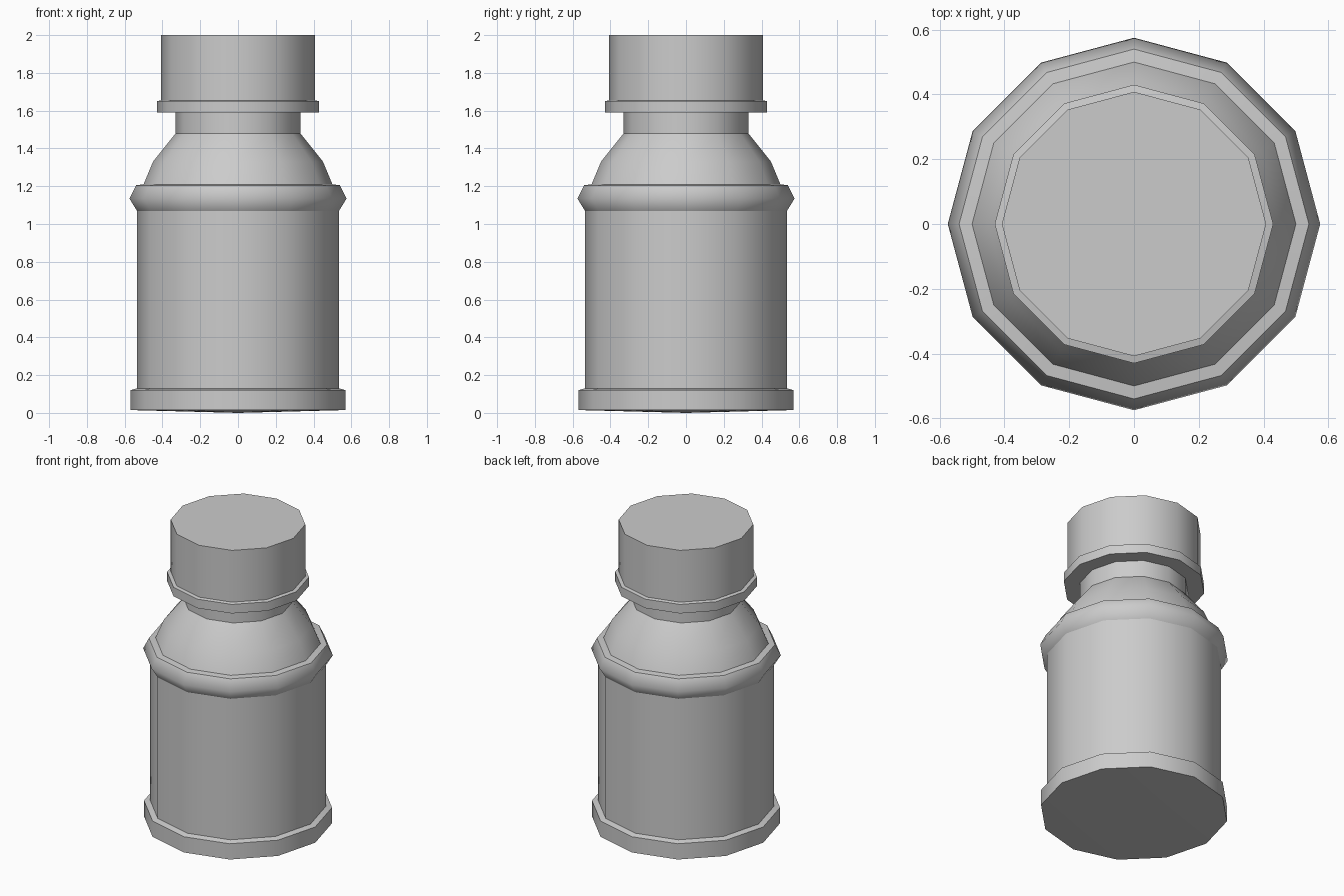
import bpy, bmesh
from math import cos, sin, pi, radians

SIDES = 12

cube = bpy.data.objects.get("Cube")
if cube:
    bpy.data.objects.remove(cube, do_unlink=True)

grey = bpy.data.materials.new("plain grey")
grey.use_nodes = True
colour = (0.6, 0.6, 0.6, 1.0)
grey.diffuse_color = colour
grey.node_tree.nodes["Principled BSDF"].inputs["Base Color"].default_value = colour


def lathe(name, profile, smooth_angle):
    """Turn (radius, height) points, listed upwards, into a faceted shell."""
    bm = bmesh.new()
    rings = []
    for r, z in profile:
        if r == 0:
            rings.append([bm.verts.new((0, 0, z))] * SIDES)
        else:
            rings.append([bm.verts.new((r * cos(2 * pi * i / SIDES),
                                        r * sin(2 * pi * i / SIDES), z))
                          for i in range(SIDES)])
    for low, high in zip(rings, rings[1:]):
        for i in range(SIDES):
            j = (i + 1) % SIDES
            corners = [low[i], low[j], high[j], high[i]]
            bm.faces.new(list(dict.fromkeys(corners)))
    mesh = bpy.data.meshes.new(name)
    bm.to_mesh(mesh)
    bm.free()
    mesh.materials.append(grey)
    obj = bpy.data.objects.new(name, mesh)
    bpy.context.collection.objects.link(obj)
    bpy.ops.object.select_all(action='DESELECT')
    obj.select_set(True)
    bpy.context.view_layer.objects.active = obj
    bpy.ops.object.shade_smooth_by_angle(angle=radians(smooth_angle))
    return obj


# Foot with a very shallow bulging underside
lathe("base_rim", [(0, 0), (0.57, 0.015), (0.57, 0.12), (0.535, 0.13)], 50)
# Straight wall
lathe("body", [(0.535, 0.13), (0.535, 1.07)], 50)
# Rounded ring around the top of the wall
lathe("shoulder_band", [(0.535, 1.07), (0.575, 1.135), (0.54, 1.205)], 70)
# Narrow ledge and domed shoulder
lathe("shoulder", [(0.54, 1.205), (0.5, 1.21), (0.45, 1.33), (0.33, 1.48)], 50)
lathe("neck", [(0.33, 1.48), (0.33, 1.59)], 50)
# Flared lip below the cap, and the closed cap
lathe("cap_rim", [(0.33, 1.59), (0.43, 1.59), (0.43, 1.65), (0.408, 1.655)], 50)
lathe("cap", [(0.408, 1.655), (0.408, 2.0), (0, 2.0)], 50)
